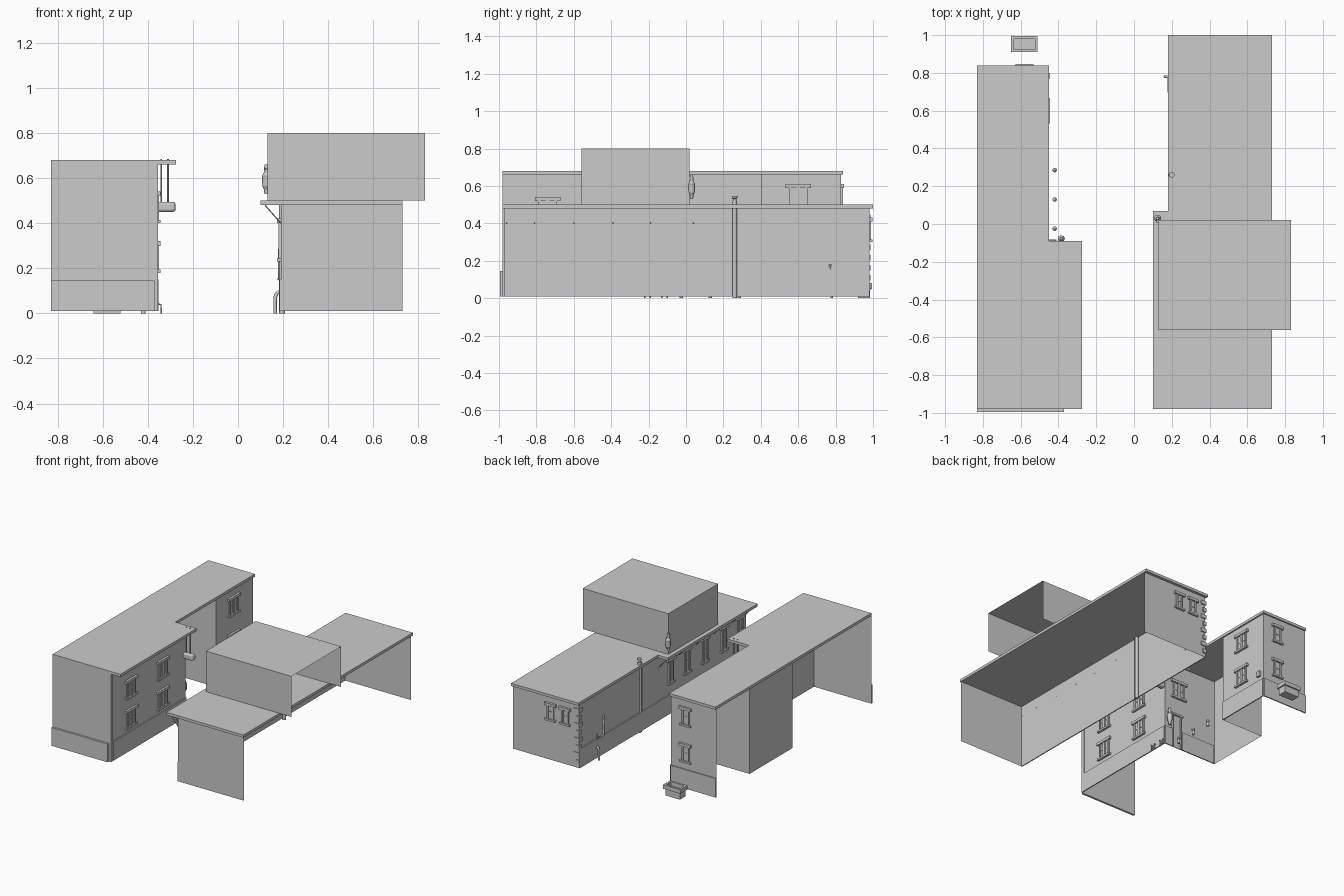
import bpy, bmesh, math
from mathutils import Vector, Matrix

if "Cube" in bpy.data.objects:
    bpy.data.objects.remove(bpy.data.objects["Cube"])


def finish(name, bm):
    me = bpy.data.meshes.new(name)
    bm.to_mesh(me)
    bm.free()
    ob = bpy.data.objects.new(name, me)
    bpy.context.collection.objects.link(ob)
    return ob


def add_box(bm, x0, x1, y0, y1, z0, z1, m=Matrix()):
    t = Matrix.Translation(((x0 + x1) / 2, (y0 + y1) / 2, (z0 + z1) / 2))
    s = Matrix.Diagonal((x1 - x0, y1 - y0, z1 - z0, 1))
    bmesh.ops.create_cube(bm, size=1, matrix=m @ t @ s)


def boxes(name, lst, m=Matrix()):
    bm = bmesh.new()
    for b in lst:
        add_box(bm, *b, m)
    return finish(name, bm)


def wall(name, a, b, z0, z1):
    # single-sided wall running from a to b in plan
    bm = bmesh.new()
    bm.faces.new([bm.verts.new(p) for p in
                  ((*a, z0), (*b, z0), (*b, z1), (*a, z1))])
    return finish(name, bm)


def turned(name, x, y, rings, n=12):
    # stacked cones: rings of (radius, z)
    bm = bmesh.new()
    for (r0, z0), (r1, z1) in zip(rings, rings[1:]):
        bmesh.ops.create_cone(bm, cap_ends=True, segments=n, radius1=r0, radius2=r1,
                              depth=z1 - z0,
                              matrix=Matrix.Translation((x, y, (z0 + z1) / 2)))
    ob = finish(name, bm)
    for p in ob.data.polygons:
        p.use_smooth = len(p.vertices) == 4
    return ob


def pipe(name, pts, r):
    cu = bpy.data.curves.new(name, 'CURVE')
    cu.dimensions = '3D'
    cu.bevel_depth = r
    cu.bevel_resolution = 1
    cu.use_fill_caps = True
    sp = cu.splines.new('POLY')
    sp.points.add(len(pts) - 1)
    for p, c in zip(sp.points, pts):
        p.co = (*c, 1)
    ob = bpy.data.objects.new(name, cu)
    bpy.context.collection.objects.link(ob)
    return ob


# local frame on a wall: x along it, -y outward
TURN = {'E': math.pi / 2, 'N': math.pi, 'W': -math.pi / 2}


def on_wall(x, y, face):
    return Matrix.Translation((x, y, 0)) @ Matrix.Rotation(TURN[face], 4, 'Z')


def window(name, x, y, face, z0, z1, w, mullion=True):
    h, d = w / 2, 0.010
    parts = [(-h - .018, h + .018, -d - .006, 0, z1 - .02, z1),
             (-h - .014, h + .014, -d - .006, 0, z0, z0 + .014),
             (-h, -h + .012, -d, 0, z0, z1), (h - .012, h, -d, 0, z0, z1),
             (-h, h, -.003, 0, z0, z1),
             (-h, h, -.006, 0, (z0 + z1) / 2 - .003, (z0 + z1) / 2 + .003)]
    if mullion:
        parts.append((-.01, .01, -d, 0, z0, z1))
    return boxes(name, parts, on_wall(x, y, face))


B, T = 0.01, 0.66
# left building walls (open on the far west side)
wall("left_front_wall", (-.83, -.98), (-.36, -.98), B, T)
wall("left_east_wall", (-.36, -.98), (-.36, -.10), B, T)
wall("court_south_wall", (-.36, -.10), (-.80, -.10), B, T)
wall("court_deep_wall", (-.80, -.10), (-.80, .40), B, T)
wall("court_north_wall", (-.80, .40), (-.46, .40), B, T)
wall("left_rear_east_wall", (-.46, .40), (-.46, .83), B, T)
wall("left_back_wall", (-.46, .83), (-.83, .83), B, T)
boxes("left_roof", [(-.83, -.45, -.98, .84, T, .68), (-.45, -.275, -.98, -.09, T, .68)])
boxes("left_plinth", [(-.83, -.37, -.995, -.98, B, .145), (-.36, -.352, -.95, -.10, B, .15),
                      (-.42, -.36, -.10, -.092, B, .15), (-.79, -.51, -.10, -.092, B, .15),
                      (-.46, -.452, .40, .83, B, .15), (-.83, -.46, .83, .838, B, .15)])
boxes("left_corner_strip", [(-.36, -.354, -.98, -.955, B, T)])

# left building windows
for y in (-.74, -.37):
    for z in (.18, .40):
        window("left_window", -.36, y, 'E', z, z + .14, .10)
for z in (.20, .47):
    window("rear_east_window", -.46, .60, 'E', z, z + .14, .10)
    window("left_back_window", -.58, .83, 'N', z, z + .14, .06, False)
window("court_window", -.48, -.10, 'N', .40, .54, .10)
boxes("wall_vent", [(-.46, -.444, .77, .80, .18, .22)])

# court door
boxes("court_door", [(-.50, -.49, -.10, -.085, B, .26), (-.43, -.42, -.10, -.085, B, .26),
                     (-.51, -.41, -.10, -.083, .26, .275), (-.49, -.43, -.10, -.095, B, .26)])

# bollards in front of the court
for y in (-.025, .13, .285):
    turned("bollard", -.42, y, [(.010, 0), (.008, .03), (.012, .035), (.012, .045), (.005, .05)])

# corner lanterns
for x, y, z in ((-.385, -.078, .16), (.125, .03, .53)):
    turned("lantern", x, y, [(.008, z), (.010, z + .02), (.017, z + .035), (.019, z + .08),
                             (.010, z + .095), (.008, z + .13)], 8)
    boxes("lantern_bracket", [(x - .005, x + .005, y - .022, y, z + .105, z + .115)])

# hanging trough under the eave
trough = boxes("hanging_box", [(-.36, -.277, -.135, -.095, .45, .495)])
bev = trough.modifiers.new("round", 'BEVEL')
bev.width, bev.segments = .012, 3
for x in (-.34, -.31):
    pipe("hanging_rod", [(x, -.115, .49), (x, -.115, .685)], .004)

# boot scraper by the east wall
for y in (-.205, -.115):
    pipe("boot_scraper", [(-.36, y - .015, .04), (-.342, y - .015, .04), (-.34, y - .015, 0)], .004)
    pipe("boot_scraper", [(-.36, y + .015, .04), (-.342, y + .015, .04), (-.34, y + .015, 0)], .004)
    boxes("scraper_bar", [(-.344, -.338, y - .015, y + .015, .015, .025)])

# planter behind the left building
boxes("planter", [(-.64, -.52, .92, .985, 0, .05), (-.65, -.51, .91, .925, .05, .08),
                  (-.65, -.51, .98, .995, .05, .08), (-.65, -.635, .925, .98, .05, .08),
                  (-.525, -.51, .925, .98, .05, .08)])

# right building walls (open on the far east side)
wall("right_front_wall", (.19, -.97), (.73, -.97), B, .48)
wall("right_west_wall", (.19, .98), (.19, -.97), B, .48)
wall("right_back_wall", (.73, .98), (.19, .98), B, .48)
boxes("right_roof", [(.18, .73, -.98, 1, .48, .50), (.10, .18, -.98, .07, .48, .50)])
boxes("right_plinth", [(.183, .19, -.97, .98, B, .15)])

# upper storey, open east and below
wall("upper_front_wall", (.13, -.56), (.83, -.56), .50, .80)
wall("upper_west_wall", (.13, .02), (.13, -.56), .50, .80)
wall("upper_back_wall", (.83, .02), (.13, .02), .50, .80)
bm = bmesh.new()
bm.faces.new([bm.verts.new(p) for p in
              ((.13, -.56, .8), (.83, -.56, .8), (.83, .02, .8), (.13, .02, .8))])
finish("upper_roof", bm)

# right building windows and eave struts
for x in (.30, .42):
    window("right_back_window", x, .98, 'N', .30, .43, .055, False)
for y in (-.09, -.28, -.49, -.71, -.90):
    window("right_west_window", .19, y, 'W', .23, .42, .055, False)
for y in (.04, -.19, -.39, -.60, -.81, -.96):
    pipe("eave_strut", [(.12, y, .48), (.19, y, .40)], .003)

# corner quoins
quoins = []
for i in range(8):
    z, s = .04 + i * .054, (.035 if i % 2 else .02)
    quoins += [(.183, .19 + s, .98, .987, z, z + .03), (.183, .19, .98 - s, .987, z, z + .03)]
boxes("corner_quoins", quoins)

# pipes on the west wall
pipe("downpipe", [(.195, .26, 0), (.195, .26, .52)], .014)
turned("flue_cap", .20, .26, [(.012, .50), (.009, .53), (.015, .535), (.015, .545)])
arc = [(.165 + .02 * (1 - math.cos(a)), .78, .065 + .03 * math.sin(a))
       for a in (0, .4, .8, 1.2, 1.57)]
pipe("ground_pipe", [(.165, .78, 0)] + arc, .008)
pipe("wall_hook", [(.19, .77, .18), (.183, .77, .15), (.183, .70, .15), (.183, .70, .29),
                   (.19, .70, .29)], .007)
